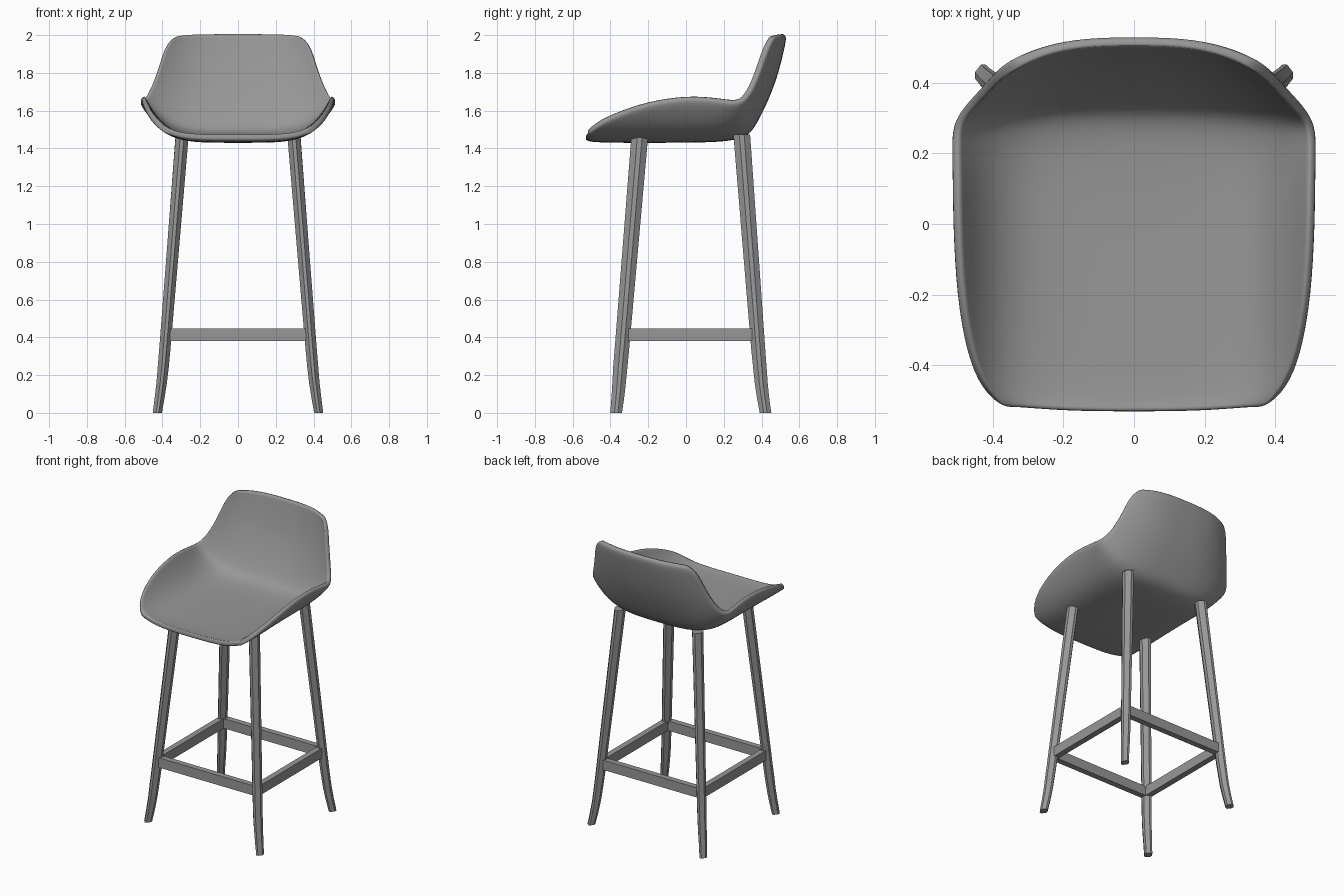
import bpy, math
from mathutils import Vector

if "Cube" in bpy.data.objects:
    bpy.data.objects.remove(bpy.data.objects["Cube"])

# Dark grey finish
grey = bpy.data.materials.new("dark_grey")
grey.diffuse_color = (.31, .31, .31, 1)
grey.use_nodes = True
grey.node_tree.nodes["Principled BSDF"].inputs["Base Color"].default_value = grey.diffuse_color


def make_object(name, verts, faces):
    mesh = bpy.data.meshes.new(name)
    mesh.from_pydata(verts, [], faces)
    mesh.update()
    mesh.materials.append(grey)
    obj = bpy.data.objects.new(name, mesh)
    bpy.context.collection.objects.link(obj)
    return obj


def smooth(obj, angle=30):
    bpy.ops.object.select_all(action='DESELECT')
    obj.select_set(True)
    bpy.context.view_layer.objects.active = obj
    bpy.ops.object.shade_smooth_by_angle(angle=math.radians(angle))


def mirror_x(obj):
    obj.modifiers.new("mirror", 'MIRROR').use_clip = False


# Seat shell: rows from front lip to top of back
# (centre y, centre z, edge x, edge y, edge z, rise power)
rows = [
    (-.535, 1.443, .385, -.512, 1.472, 4),
    (-.50, 1.434, .440, -.465, 1.522, 5),
    (-.40, 1.430, .482, -.37, 1.572, 5),
    (-.25, 1.430, .512, -.20, 1.635, 5),
    (-.05, 1.430, .522, 0.0, 1.665, 5),
    (.12, 1.432, .523, .13, 1.657, 5),
    (.24, 1.440, .525, .22, 1.642, 4.5),
    (.325, 1.463, .522, .28, 1.637, 4),
    (.37, 1.52, .494, .328, 1.665, 3.5),
    (.43, 1.64, .455, .370, 1.74, 3),
    (.482, 1.77, .418, .408, 1.85, 3),
    (.517, 1.91, .392, .438, 1.94, 3),
    (.536, 2.0, .345, .468, 1.99, 6),
]
N = 14
verts, faces = [], []
for cy, cz, ex, ey, ez, p in rows:
    for j in range(N + 1):
        s = math.sin((j / N * 2 - 1) * math.pi / 2 * .8) / math.sin(math.pi / 2 * .8)
        a = abs(s)
        verts.append((ex * s, cy + (ey - cy) * a ** 3, cz + (ez - cz) * a ** p))
W = N + 1
for i in range(len(rows) - 1):
    for j in range(N):
        k = i * W + j
        faces.append((k, k + 1, k + 1 + W, k + W))
seat = make_object("seat_shell", verts, faces)
sol = seat.modifiers.new("thickness", 'SOLIDIFY')
sol.thickness = .032
sol.offset = 1
sol.use_even_offset = True
sol.edge_crease_inner = .15
sol.edge_crease_outer = .8
sub = seat.modifiers.new("smooth", 'SUBSURF')
sub.levels = sub.render_levels = 2
for poly in seat.data.polygons:
    poly.use_smooth = True


# Legs: chamfered square section turned 45 degrees, flaring at the foot
def make_leg(name, path):
    verts, faces = [], []
    for x, y, z, w in path:
        h, c = w / 2, w * .22
        ring = [(h, c - h), (h, h - c), (h - c, h), (c - h, h),
                (-h, h - c), (-h, c - h), (c - h, -h), (h - c, -h)]
        r = math.sqrt(.5)
        for u, v in ring:
            verts.append((x + (u - v) * r * .93, y + (u + v) * r * 1.2, z))
    n = len(path)
    for i in range(n - 1):
        for j in range(8):
            a, b = i * 8 + j, i * 8 + (j + 1) % 8
            faces.append((a, b, b + 8, a + 8))
    faces.append(tuple(reversed(range(8))))
    faces.append(tuple(range((n - 1) * 8, n * 8)))
    leg = make_object(name, verts, faces)
    mirror_x(leg)
    smooth(leg)


# Paths run from foot to seat: x, y, z, width
make_leg("front_legs", [
    (.427, -.370, 0, .047), (.415, -.361, .08, .051), (.404, -.354, .16, .054),
    (.396, -.348, .24, .057), (.388, -.340, .33, .058), (.296, -.245, 1.462, .067)])
make_leg("back_legs", [
    (.427, .421, 0, .046), (.415, .408, .08, .049), (.404, .398, .16, .052),
    (.396, .391, .24, .054), (.388, .383, .33, .056), (.296, .295, 1.475, .067)])


# Foot rails between leg centres
def make_rail(name, a, b, mirrored=False):
    a, b = Vector((*a, 0)), Vector((*b, 0))
    d = (b - a).normalized()
    off = Vector((-d.y, d.x, 0)) * .02
    verts = [(p.x, p.y, z) for z in (.38, .447)
             for p in (a - off, b - off, b + off, a + off)]
    faces = [(3, 2, 1, 0), (4, 5, 6, 7), (0, 1, 5, 4),
             (1, 2, 6, 5), (2, 3, 7, 6), (3, 0, 4, 7)]
    rail = make_object(name, verts, faces)
    if mirrored:
        mirror_x(rail)


make_rail("front_rail", (-.378, -.334), (.378, -.334))
make_rail("back_rail", (-.378, .375), (.378, .375))
make_rail("side_rails", (.378, -.334), (.378, .375), True)
